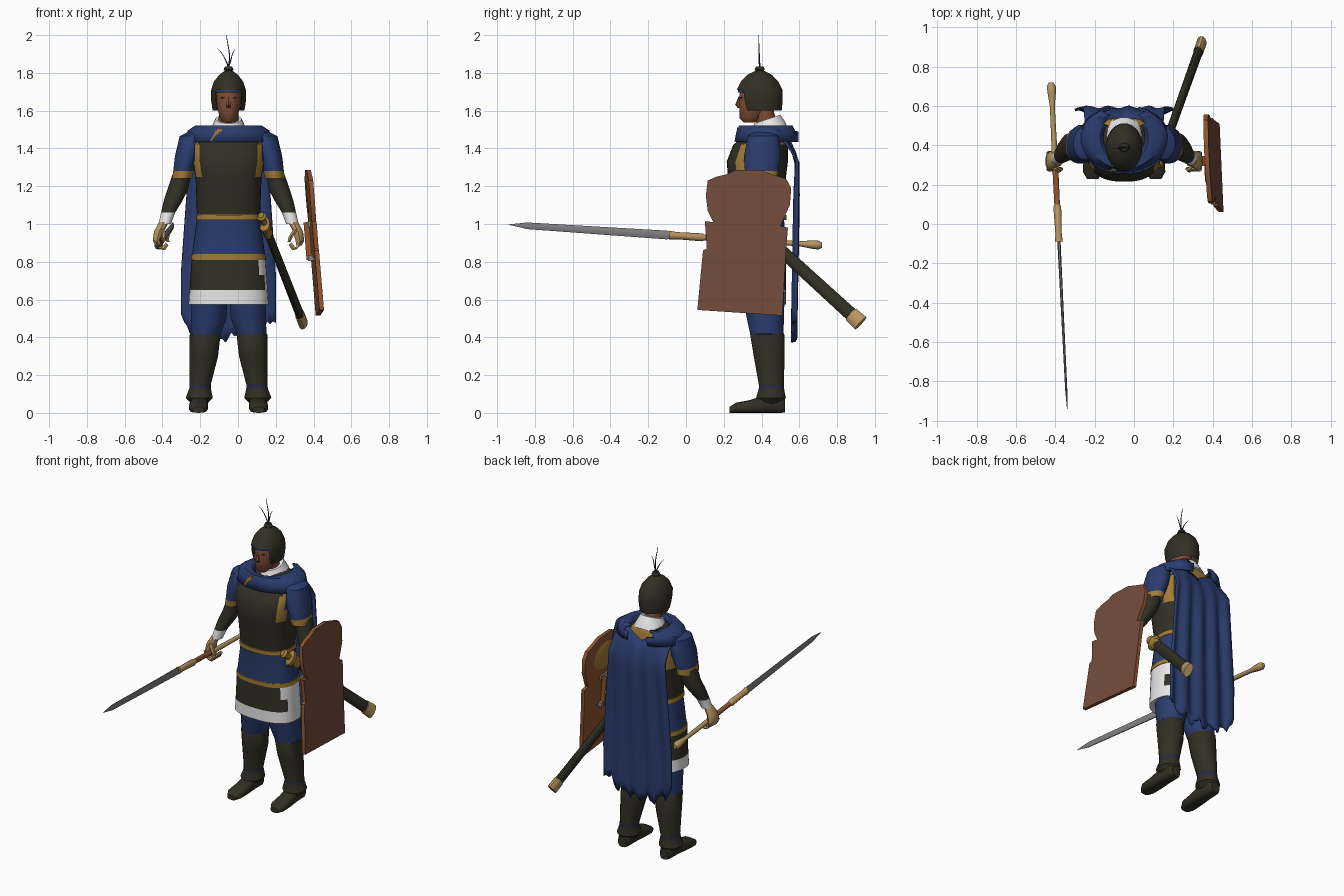
import bpy, bmesh, math
from mathutils import Vector

if bpy.data.objects.get("Cube"):
    bpy.data.objects.remove(bpy.data.objects["Cube"])

COLOURS = {
    "dark_olive": (0.031, 0.029, 0.018), "blue": (0.024, 0.045, 0.155),
    "navy": (0.02, 0.022, 0.06), "gold": (0.36, 0.2, 0.035),
    "tan": (0.48, 0.31, 0.12), "white": (0.8, 0.8, 0.8),
    "shield_brown": (0.17, 0.072, 0.045), "skin": (0.21, 0.075, 0.035),
    "steel": (0.22, 0.22, 0.23), "copper": (0.27, 0.09, 0.03)}
MATS = {}
for key, rgb in COLOURS.items():
    m = bpy.data.materials.new(key)
    m.use_nodes = True
    m.diffuse_color = (*rgb, 1)
    node = next(k for k in m.node_tree.nodes if k.type == "BSDF_PRINCIPLED")
    node.inputs["Base Color"].default_value = (*rgb, 1)
    node.inputs["Roughness"].default_value = 0.8
    MATS[key] = m

X, Y, Z = Vector((1, 0, 0)), Vector((0, 1, 0)), Vector((0, 0, 1))
CX = -0.05   # the body's own centre line
made = []


def finish(name, bm, face_mats):
    """Turn a bmesh into an object; face_mats maps each face to a colour name."""
    used = sorted(set(face_mats.values()))
    for f, key in face_mats.items():
        f.material_index = used.index(key)
    bmesh.ops.recalc_face_normals(bm, faces=bm.faces[:])
    me = bpy.data.meshes.new(name)
    bm.to_mesh(me)
    bm.free()
    for key in used:
        me.materials.append(MATS[key])
    ob = bpy.data.objects.new(name, me)
    bpy.context.collection.objects.link(ob)
    made.append(ob)
    return ob


def loft(name, rings, mats, axes=(X, Y), n=16, p=1.0, rule=None, cap=True):
    """Skin rings (x, y, z, ra, rb); one colour per band, or a rule per face."""
    if isinstance(mats, str):
        mats = [mats] * (len(rings) - 1)
    bm, loops, fm = bmesh.new(), [], {}
    for x, y, z, ra, rb in rings:
        loop = []
        for i in range(n):
            t = math.tau * (i + 0.5) / n
            c, s = math.cos(t), math.sin(t)
            off = axes[0] * math.copysign(abs(c) ** p, c) * ra + axes[1] * math.copysign(abs(s) ** p, s) * rb
            loop.append(bm.verts.new(Vector((x, y, z)) + off))
        loops.append(loop)
    for k, (a, b) in enumerate(zip(loops, loops[1:])):
        for i in range(n):
            j = (i + 1) % n
            quad = (a[i], a[j], b[j], b[i])
            mid = sum((v.co for v in quad), Vector()) / 4
            key = rule(mid, mats[k]) if rule else mats[k]
            if key:
                fm[bm.faces.new(quad)] = key
    if cap:
        fm[bm.faces.new(loops[0])] = mats[0]
        fm[bm.faces.new(loops[-1])] = mats[-1]
    return finish(name, bm, fm)


def box(name, centre, size, mat, turn=0):
    bm = bmesh.new()
    bmesh.ops.create_cube(bm, size=1)
    bmesh.ops.scale(bm, vec=size, verts=bm.verts)
    ob = finish(name, bm, {f: mat for f in bm.faces})
    ob.location, ob.rotation_euler.y = centre, turn
    return ob


def thicken(ob, depth):
    mod = ob.modifiers.new("thickness", "SOLIDIFY")
    mod.thickness, mod.offset = depth, 0


# Tunic, belt and skirt, with gold armholes and a white hip patch
def tunic_rule(c, key):
    d = abs(c.x - CX)
    if c.z > 1.2:
        if c.z > 1.44 and c.y > 0.5:
            return "gold"
        if d > 0.178:
            return "blue"
        if d > 0.15:
            return "gold"
    if key == "dark_olive" and c.z < 0.82 and c.x > 0.16 - (c.z - 0.65) * 0.4:
        return "white"
    return key


body = [(0.575, .212, .25, .53), (0.65, .207, .25, .53), (0.73, .202, .25, .53), (0.81, .197, .25, .53),
        (0.84, .193, .25, .53), (1.02, .17, .26, .52), (1.05, .168, .255, .52), (1.25, .175, .222, .53),
        (1.33, .19, .215, .54), (1.42, .19, .25, .54), (1.48, .15, .33, .54), (1.52, .08, .38, .52)]
loft("tunic", [(CX, (f + b) / 2, z, w, (b - f) / 2) for z, w, f, b in body],
     ["white"] + ["dark_olive"] * 2 + ["gold", "blue", "gold"] + ["dark_olive"] * 5,
     n=40, p=0.8, rule=tunic_rule)
for z, w in ((0.825, .2), (1.035, .174)):
    loft("gold_belt", [(CX, .39, z - .013, w, .143), (CX, .39, z + .013, w - .003, .143)], "gold", n=40, p=0.8)

# Arms, hands and legs, repeated on each side
for s in (1, -1):
    side = "left" if s == 1 else "right"

    def limb(name, rings, mats, **kw):
        loft(side + "_" + name, [(CX + s * d, y, z, a, b) for d, y, z, a, b in rings], mats, **kw)

    limb("sleeve", [(.15, .42, 1.5, .04, .05), (.195, .41, 1.465, .065, .085), (.22, .405, 1.36, .065, .1),
                    (.238, .4, 1.28, .056, .09), (.246, .4, 1.24, .054, .088)], ["blue"] * 3 + ["gold"])
    limb("forearm", [(.245, .405, 1.27, .05, .07), (.27, .4, 1.18, .056, .064), (.295, .375, 1.12, .05, .056),
                     (.32, .35, 1.06, .038, .042), (.338, .335, 1.0, .034, .037)], ["dark_olive"] * 3 + ["white"])
    limb("palm", [(.342, .33, 1.01, .027, .03), (.368, .32, .96, .028, .045), (.378, .32, .91, .024, .05),
                  (.372, .32, .885, .015, .045)], "tan", n=10)
    for k in range(4):
        y = 0.28 + 0.026 * k
        limb("finger", [(.388, y, .91, .013, .012), (.368, y, .875, .016, .012), (.345, y, .87, .014, .012),
                        (.325, y, .895, .011, .011)], "tan", axes=(Vector((1, 0, s)).normalized(), Y), n=6)
    limb("thumb", [(.355, .29, .97, .014, .016), (.33, .275, .935, .013, .014), (.32, .28, .905, .009, .01)], "tan", n=6)

    limb("leg", [(.1, .41, .64, .097, .115), (.105, .42, .5, .095, .1), (.125, .43, .4, .078, .088)], "blue")
    limb("boot", [(.122, .43, .43, .07, .085), (.124, .43, .415, .083, .092), (.131, .44, .3, .077, .083),
                  (.15, .452, .15, .057, .068), (.151, .452, .13, .058, .068), (.155, .45, .08, .073, .08),
                  (.155, .45, .05, .045, .06)], ["dark_olive"] * 3 + ["navy", "dark_olive", "dark_olive"])
    limb("shoe", [(.155, .525, .035, .03, .033), (.155, .5, .045, .043, .045), (.156, .42, .048, .046, .048),
                  (.158, .34, .034, .05, .034), (.16, .265, .027, .05, .027), (.16, .23, .016, .03, .016)],
         "dark_olive", axes=(X, Z), n=14, p=0.7)

# Neck, collar and head
loft("neck", [(CX, .44, 1.48, .055, .055), (CX, .41, 1.6, .052, .055)], "skin")
tilt = (X, Vector((0, 0.94, 0.32)))
loft("collar", [(CX, .43, 1.47, .115, .12), (CX, .435, 1.515, .088, .095), (CX, .43, 1.555, .07, .075)], "white", axes=tilt)
loft("head", [(CX, .335, 1.537, .026, .03), (CX, .345, 1.56, .047, .062), (CX, .365, 1.62, .062, .084),
              (CX, .375, 1.69, .067, .093), (CX, .38, 1.75, .055, .08)], "skin")
loft("nose", [(CX, .286, 1.675, .008, .008), (CX, .277, 1.63, .013, .017), (CX, .288, 1.613, .012, .012)], "skin", n=6)
for s in (1, -1):
    box("eye", (CX + s * .028, .292, 1.668), (.02, .009, .008), "dark_olive")
box("mouth", (CX, .289, 1.588), (.035, .009, .006), "copper")

# Helmet with an open face, knob and plume
loft("helmet", [(CX, .4, 1.6, .085, .108), (CX, .395, 1.65, .093, .118), (CX, .39, 1.71, .093, .122),
                (CX, .39, 1.755, .078, .1), (CX, .39, 1.79, .05, .065), (CX, .39, 1.812, .02, .022),
                (CX, .39, 1.818, .027, .027), (CX, .39, 1.832, .02, .02)], "dark_olive", n=20,
     rule=lambda c, key: None if c.z < 1.7 and c.y < .318 else key, cap=False)
loft("helmet_knob", [(CX, .39, 1.81, .024, .024), (CX, .39, 1.834, .02, .02)], "dark_olive", n=10)
loft("helmet_lining", [(CX, .39, 1.695, .086, .115), (CX, .39, 1.72, .086, .115)], "blue", n=20, cap=False)
for lean, top in ((-.06, 1.93), (-.012, 2.0), (.034, 1.925)):
    h = top - 1.83
    loft("plume", [(CX + lean * t * t + .012 * math.sin(3 * t) * (1 if lean > -.02 else -1) * (1 - t),
                    .39 - .006 * t, 1.83 + h * t, .0045 - .003 * t, .0045 - .003 * t)
                   for t in (0, .2, .4, .6, .8, 1)], "navy", n=5)

# Mantle around the shoulders
mantle = loft("mantle", [(CX, .44, 1.49, .1, .115), (CX, .44, 1.515, .125, .135), (CX, .435, 1.515, .175, .15),
                         (CX, .435, 1.49, .212, .162), (CX, .43, 1.435, .228, .168)], "blue", n=28, cap=False,
              rule=lambda c, key: None if c.y > .5 and abs(c.x - CX) < .09 else key)
thicken(mantle, 0.014)
box("mantle_clasp", (-.112, .3, 1.468), (.035, .06, .08), "gold", 0.5)


# Cape with folds and a ragged hem
def cape_point(u, v):
    hem = 0.4 + 0.1 * abs(u) ** 3 + 0.022 * math.sin(u * 17) + 0.012 * math.sin(u * 41)
    top = 1.5 - 0.07 * (1 - min(1, abs(u) * 1.6))
    z = top + (hem - top) * v
    width = 0.195 + 0.055 * min(1, v * 1.3)
    drop = max(0, 1 - v * 6)
    y = 0.592 - 0.02 * v - 0.055 * drop ** 2 - 0.08 * u * u * drop
    y += 0.011 * math.sin(u * 13 + v) * min(1, v * 3)
    return CX + u * width, y, z


bm = bmesh.new()
nu, nv = 32, 18
grid = [[bm.verts.new(cape_point(2 * i / nu - 1, j / nv)) for i in range(nu + 1)] for j in range(nv + 1)]
for a, b in zip(grid, grid[1:]):
    for i in range(nu):
        bm.faces.new((a[i], a[i + 1], b[i + 1], b[i]))
thicken(finish("cape", bm, {f: "blue" for f in bm.faces}), 0.012)

# Spear held level in the right hand
shaft = [(.72, .012, .014), (.7, .024, .024), (.665, .022, .022), (.6, .013, .013), (.3, .016, .016),
         (.1, .015, .015), (.085, .021, .021), (-.05, .017, .019), (-.09, .021, .024)]
blade = [(-.085, .008, .02), (-.1, .009, .025), (-.84, .006, .019), (-.94, .001, .001)]
for name, part, mats, n in (("spear_shaft", shaft, ["tan"] * 4 + ["copper"] + ["tan"] * 3, 10),
                            ("spear_blade", blade, "steel", 8)):
    loft(name, [(-.386 - .049 * y, y, .935 - .066 * y, a, b) for y, a, b in part], mats, axes=(X, Z), n=n)

# Scabbard and hilt on the left hip
start, end = Vector((.14, .35, 1.0)), Vector((.345, .925, .475))
along = (end - start).normalized()
across = along.cross(X).normalized()
parts = [(-.09, .015, .02), (-.075, .027, .03), (-.05, .016, .018), (-.01, .016, .018), (0, .03, .05), (.03, .03, .05),
         (.04, .024, .036), (.1, .024, .036), (.105, .02, .033), (.91, .022, .037), (.912, .025, .042), (1, .025, .045)]
loft("scabbard", [(*(start + (end - start) * t), a, b) for t, a, b in parts],
     ["gold"] * 8 + ["dark_olive"] + ["tan"] * 2, axes=(across.cross(along), across), n=12)


# Shield: notched outline, slightly tilted
def shield_x(y, z):
    return 0.402 - 0.08 * (z - 0.9) - 0.05 * (y - 0.32)


outline = [(.06, .545), (.09, .86), (.11, .87), (.1, 1.015), (.145, 1.01), (.115, 1.07), (.105, 1.15), (.115, 1.23),
           (.16, 1.25), (.22, 1.265), (.26, 1.285), (.4, 1.285), (.45, 1.265), (.53, 1.24), (.557, 1.19),
           (.55, 1.1), (.5, .99), (.54, .98), (.53, .87), (.51, .515)]
bm = bmesh.new()
face = bm.faces.new([bm.verts.new((shield_x(y, z) + .012, y, z)) for y, z in outline])
inner = bmesh.ops.extrude_face_region(bm, geom=[face], use_keep_orig=True)["geom"]
bmesh.ops.translate(bm, vec=(-.024, 0, 0), verts=[g for g in inner if isinstance(g, bmesh.types.BMVert)])
bmesh.ops.recalc_face_normals(bm, faces=bm.faces[:])
fm = {f: "shield_brown" if f.normal.x > 0.5 else "copper" for f in bm.faces}
finish("shield", bm, fm)
loft("shield_emblem", [(shield_x(.33, 1.14) - .012, .33, 1.14, .13, .09), (shield_x(.33, 1.14) - .018, .33, 1.14, .12, .08)],
     "gold", axes=(Y, Vector((-.08, 0, 1))), n=20)
box("shield_grip", (.37, .32, .91), (.03, .05, .2), "copper", -.08)
for z in (.82, 1.0):
    box("shield_grip_mount", (.385, .32, z), (.03, .09, .03), "steel", -.08)

# Smooth shading with sharp edges kept
bpy.ops.object.select_all(action="DESELECT")
for ob in made:
    ob.select_set(True)
bpy.context.view_layer.objects.active = made[0]
bpy.ops.object.shade_smooth_by_angle(angle=math.radians(40))
